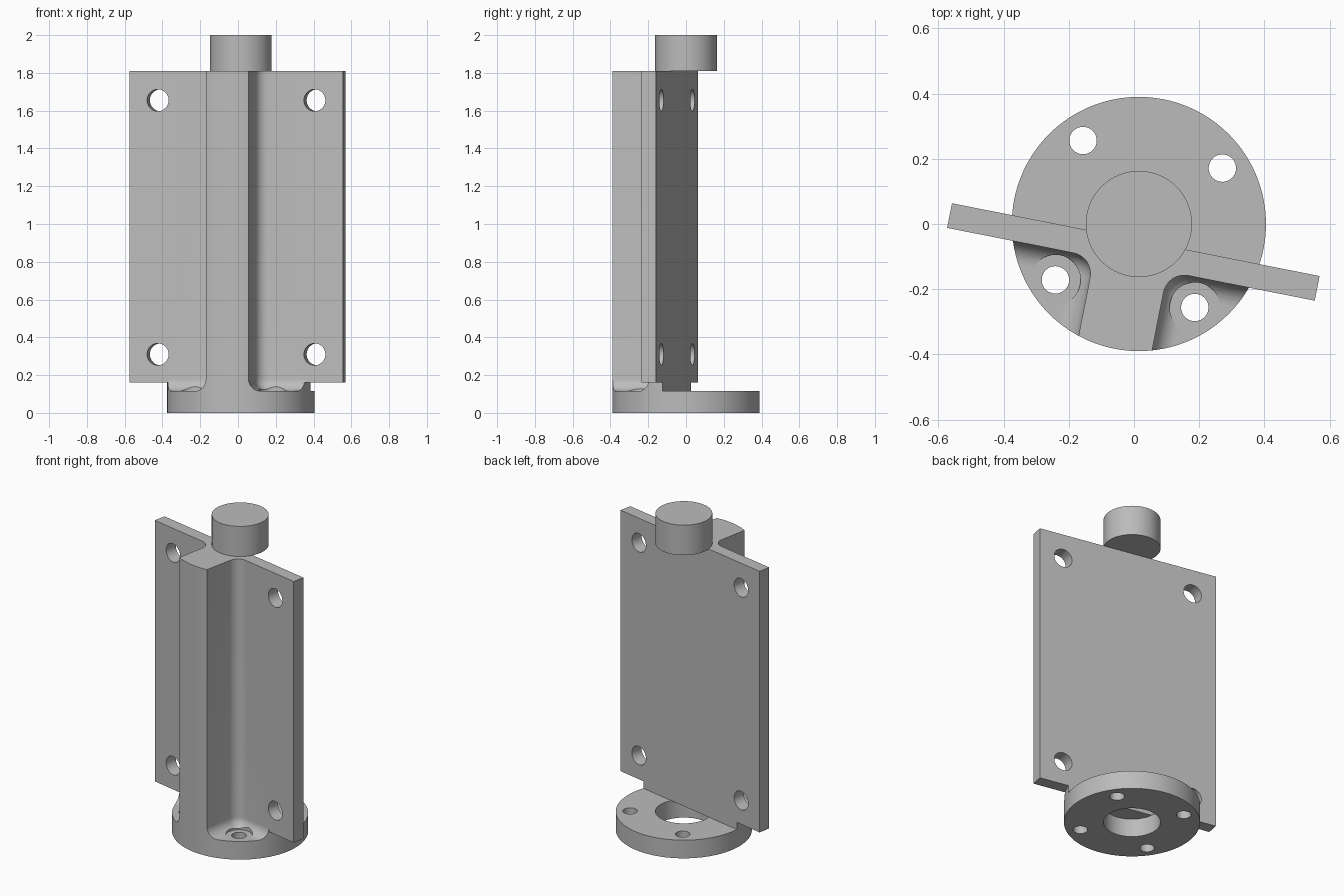
import bpy, bmesh
from math import radians
from mathutils import Matrix

if "Cube" in bpy.data.objects:
    bpy.data.objects.remove(bpy.data.objects["Cube"], do_unlink=True)

# Main dimensions
FLANGE_R, FLANGE_H = 0.39, 0.115
BORE_R, TOP = 0.163, 1.81
PLATE_FRONT, PLATE_BACK = -0.126, -0.049
RIB_HALF, FILLET = 0.115, 0.065
PLACE = Matrix.Translation((0.015, 0, 0)) @ Matrix.Rotation(radians(-11.2), 4, "Z")

metal = bpy.data.materials.new("grey metal")
metal.use_nodes = True
grey = (0.5, 0.5, 0.5, 1)
metal.diffuse_color = grey
metal.node_tree.nodes["Principled BSDF"].inputs["Base Color"].default_value = grey


def finish(name, bm):
    bmesh.ops.recalc_face_normals(bm, faces=bm.faces)
    mesh = bpy.data.meshes.new(name)
    bm.to_mesh(mesh)
    bm.free()
    mesh.materials.append(metal)
    obj = bpy.data.objects.new(name, mesh)
    bpy.context.collection.objects.link(obj)
    return obj


def box(name, low, high, round_edges=None):
    bm = bmesh.new()
    bmesh.ops.create_cube(bm, size=1)
    for v in bm.verts:
        v.co = [high[i] if v.co[i] > 0 else low[i] for i in range(3)]
    if round_edges:
        edges = [e for e in bm.edges if round_edges(e)]
        bmesh.ops.bevel(bm, geom=edges, offset=FILLET, segments=10,
                        profile=0.5, affect="EDGES")
    return finish(name, bm)


def cylinder(name, radius, low, high, at=(0, 0), sides=48, along_y=False):
    bm = bmesh.new()
    bmesh.ops.create_cone(bm, cap_ends=True, segments=sides, radius1=radius,
                          radius2=radius, depth=high - low)
    mid = (low + high) / 2
    if along_y:
        bmesh.ops.rotate(bm, verts=bm.verts, matrix=Matrix.Rotation(radians(90), 3, "X"))
        bmesh.ops.translate(bm, verts=bm.verts, vec=(at[0], mid, at[1]))
    else:
        bmesh.ops.translate(bm, verts=bm.verts, vec=(at[0], at[1], mid))
    return finish(name, bm)


def combine(target, tool, operation="DIFFERENCE"):
    mod = target.modifiers.new("combine", "BOOLEAN")
    mod.operation, mod.solver, mod.object = operation, "EXACT", tool
    bpy.context.view_layer.update()
    graph = bpy.context.evaluated_depsgraph_get()
    mesh = bpy.data.meshes.new_from_object(target.evaluated_get(graph))
    target.modifiers.clear()
    target.data = mesh
    bpy.data.objects.remove(tool, do_unlink=True)


# Round stock holding the flange and the front rib
body = cylinder("bracket_body", FLANGE_R, 0, TOP, sides=128)
combine(body, box("back_cut", (-1, PLATE_BACK, FLANGE_H), (1, 1, 3)))

# Filleted pockets either side of the rib
for side in (-1, 1):
    inner, outer = side * RIB_HALF, side * 1.0

    def pocket_edge(e):
        faces = (
            all(abs(v.co.x - inner) < 1e-4 for v in e.verts),
            all(abs(v.co.y - PLATE_FRONT) < 1e-4 for v in e.verts),
            all(abs(v.co.z - FLANGE_H) < 1e-4 for v in e.verts),
        )
        return sum(faces) == 2

    low = (min(inner, outer), -1, FLANGE_H)
    high = (max(inner, outer), PLATE_FRONT, 3)
    combine(body, box("pocket_cut", low, high, pocket_edge))

# Upright mounting plate
combine(body, box("mounting_plate", (-0.575, PLATE_FRONT, 0.16),
                  (0.575, PLATE_BACK, TOP)), "UNION")

# Plate bolt holes
for x in (-0.423, 0.423):
    for z in (0.31, 1.655):
        combine(body, cylinder("plate_hole", 0.058, -0.2, 0.05, (x, z), along_y=True))

# Flange bore, bolt holes and spot faces beside the rib
combine(body, cylinder("bore_cut", BORE_R, -0.1, FLANGE_H, sides=64))
for x in (-0.218, 0.218):
    for y in (-0.218, 0.218):
        combine(body, cylinder("flange_hole", 0.042, -0.1, 0.3, (x, y)))
    combine(body, cylinder("spot_face", 0.077, FLANGE_H, 0.3, (x, -0.218)))

# Locating boss on top
boss = cylinder("locating_boss", BORE_R, TOP, 2, sides=64)

for obj in (body, boss):
    obj.data.transform(PLACE)
    bpy.ops.object.select_all(action="DESELECT")
    obj.select_set(True)
    bpy.context.view_layer.objects.active = obj
    bpy.ops.object.shade_smooth_by_angle(angle=radians(30))
